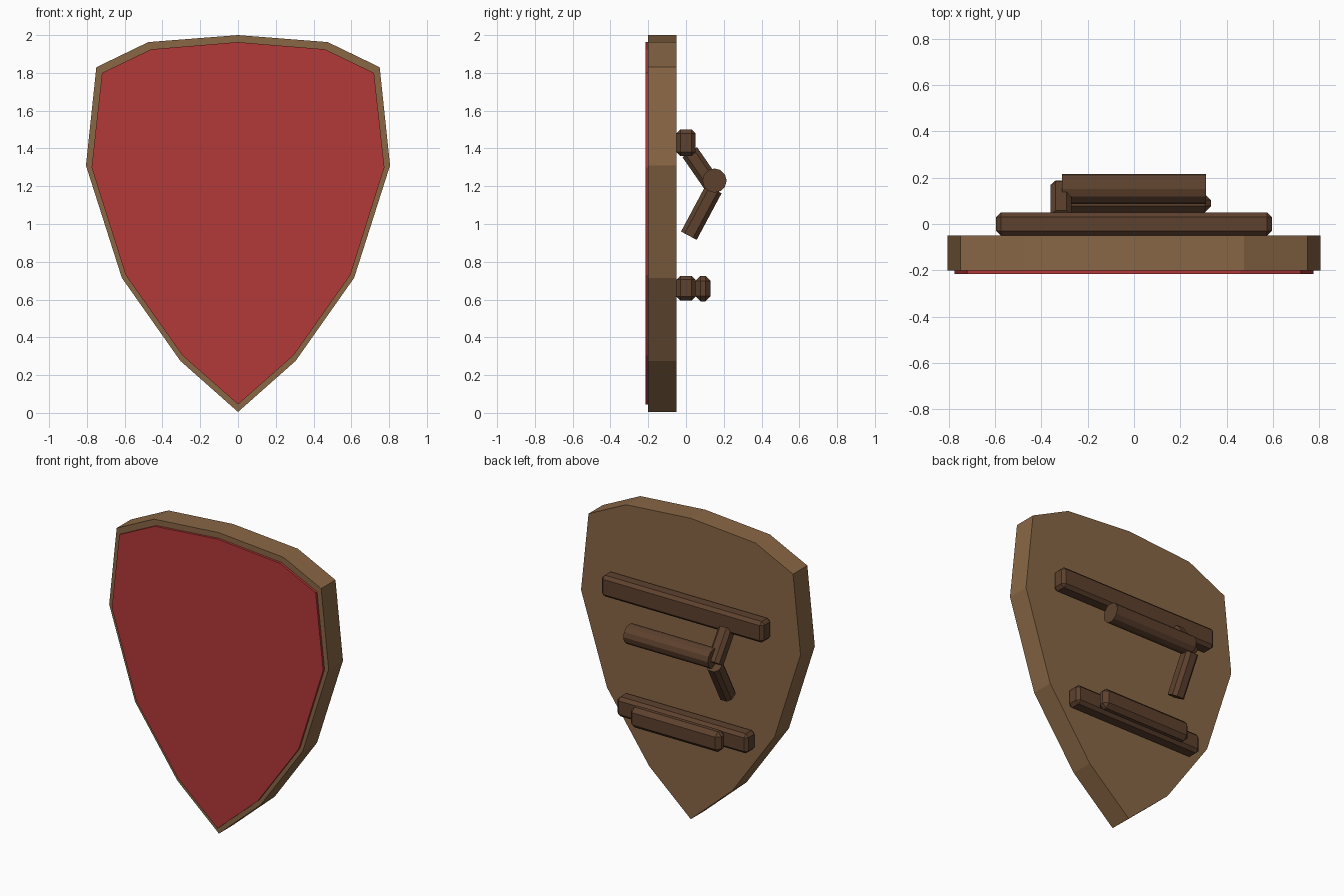
import bpy, bmesh, math
from mathutils import Vector

if "Cube" in bpy.data.objects:
    bpy.data.objects.remove(bpy.data.objects["Cube"])


def material(name, rgb):
    m = bpy.data.materials.new(name)
    m.diffuse_color = (*rgb, 1)
    m.use_nodes = True
    m.node_tree.nodes["Principled BSDF"].inputs["Base Color"].default_value = m.diffuse_color
    return m


RIM = material("rim_wood", (0.25, 0.135, 0.06))
RED = material("red_paint", (0.45, 0.04, 0.04))
DARK = material("dark_wood", (0.11, 0.053, 0.027))


def finish(name, bm, mat):
    bmesh.ops.recalc_face_normals(bm, faces=bm.faces)
    mesh = bpy.data.meshes.new(name)
    bm.to_mesh(mesh)
    bm.free()
    mesh.materials.append(mat)
    ob = bpy.data.objects.new(name, mesh)
    bpy.context.collection.objects.link(ob)
    return ob


def plate(name, half, y0, y1, mat):
    """Mirror a half outline (top centre to bottom centre) and extrude it along y."""
    outline = half + [(-x, z) for x, z in reversed(half[1:-1])]
    bm = bmesh.new()
    face = bm.faces.new([bm.verts.new((x, y0, z)) for x, z in outline])
    ext = bmesh.ops.extrude_face_region(bm, geom=[face])["geom"]
    verts = [g for g in ext if isinstance(g, bmesh.types.BMVert)]
    bmesh.ops.translate(bm, verts=verts, vec=(0, y1 - y0, 0))
    return finish(name, bm, mat)


def bar(name, size, loc, bevel, ends=True, tilt=0):
    """Box with chamfered edges; ends=False chamfers only the edges along z."""
    bm = bmesh.new()
    bmesh.ops.create_cube(bm, size=1)
    bmesh.ops.scale(bm, verts=bm.verts, vec=size)
    edges = [e for e in bm.edges
             if ends or abs(e.verts[0].co.z - e.verts[1].co.z) > 1e-4]
    bmesh.ops.bevel(bm, geom=edges, offset=bevel, segments=1, affect='EDGES')
    ob = finish(name, bm, DARK)
    ob.location = loc
    ob.rotation_euler.x = tilt
    return ob


def arm(name, a, b):
    """Chamfered strut between two (y, z) points near the left end of the grip."""
    a, b = Vector((-0.315, *a)), Vector((-0.315, *b))
    d = b - a
    bar(name, (0.09, 0.094, d.length), (a + b) / 2, 0.022, False,
        math.atan2(-d.y, d.z))


# Shield body and painted front
plate("shield_body", [(0, 2.0), (0.475, 1.963), (0.75, 1.83), (0.805, 1.31),
                      (0.615, 0.715), (0.305, 0.275), (0, 0.005)], -0.2, -0.05, RIM)
plate("front_panel", [(0, 1.963), (0.46, 1.925), (0.72, 1.80), (0.775, 1.30),
                      (0.595, 0.73), (0.295, 0.305), (0, 0.045)], -0.215, -0.2, RED)

# Cross bars on the back
bar("upper_brace", (1.19, 0.1, 0.14), (0, 0, 1.43), 0.02)
bar("lower_brace", (0.96, 0.1, 0.13), (0, 0, 0.66), 0.02)
bar("lower_grip", (0.665, 0.08, 0.135), (0, 0.09, 0.658), 0.027)

# Struts holding the hand grip
arm("upper_strut", (0.02, 1.38), (0.146, 1.198))
arm("lower_strut", (0.015, 0.938), (0.147, 1.185))

# Hand grip
bm = bmesh.new()
bmesh.ops.create_cone(bm, cap_ends=True, segments=12, radius1=0.064,
                      radius2=0.064, depth=0.62)
grip = finish("hand_grip", bm, DARK)
grip.location = (0, 0.151, 1.23)
grip.rotation_euler.y = math.pi / 2
